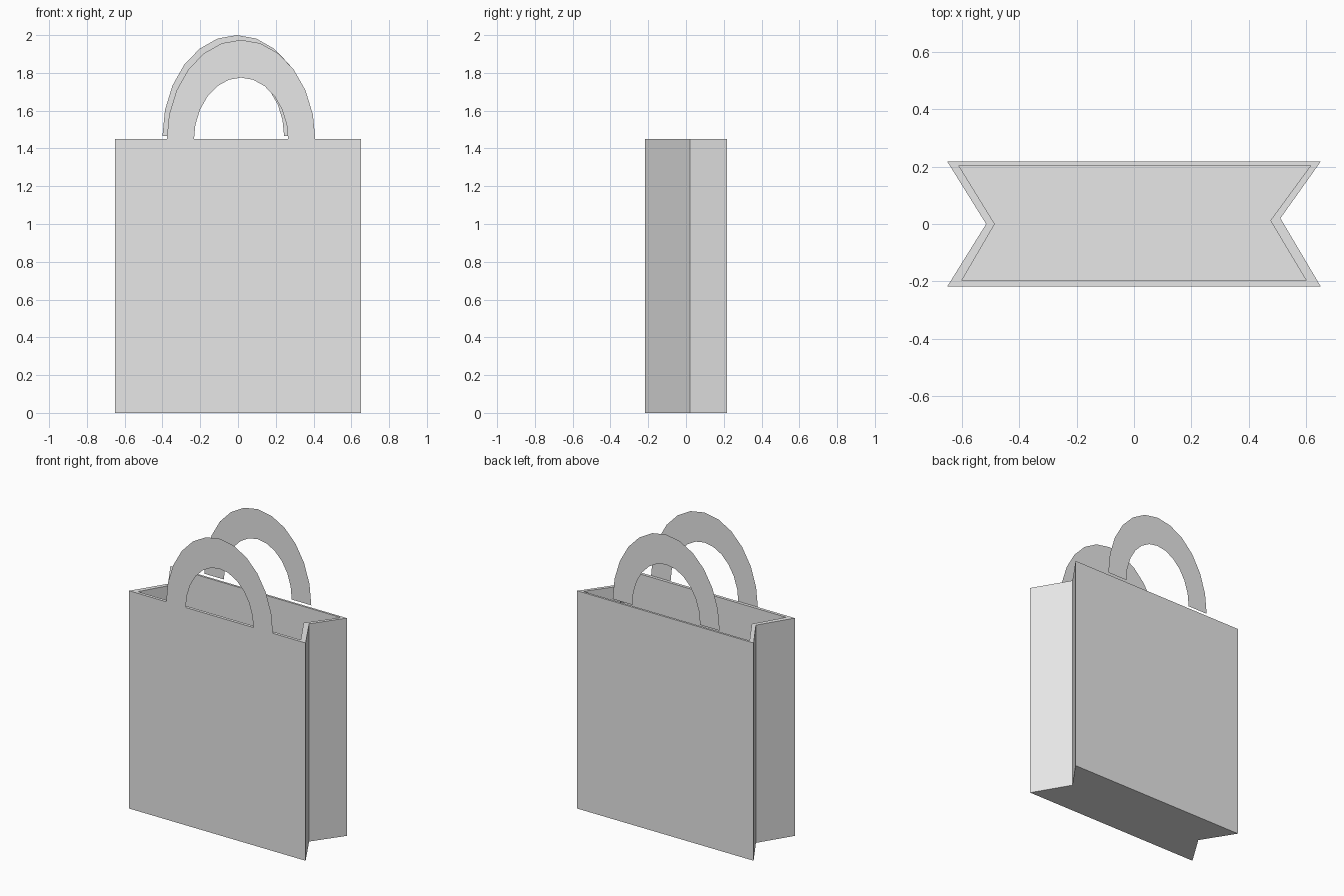
import bpy
import bmesh
import math

cube = bpy.data.objects.get("Cube")
if cube:
    bpy.data.objects.remove(cube, do_unlink=True)

# Single paper colour
GREY = (0.8, 0.8, 0.8, 1.0)
paper = bpy.data.materials.new("grey_paper")
paper.use_nodes = True
paper.diffuse_color = GREY
paper.node_tree.nodes["Principled BSDF"].inputs["Base Color"].default_value = GREY

HEIGHT, FLOOR, DEPTH = 1.45, 0.02, 0.217


def add_object(name, bm):
    mesh = bpy.data.meshes.new(name)
    bm.to_mesh(mesh)
    bm.free()
    mesh.materials.append(paper)
    obj = bpy.data.objects.new(name, mesh)
    bpy.context.collection.objects.link(obj)
    return obj


def ring(bm, outline, z):
    return [bm.verts.new((x, y, z)) for x, y in outline]


def bridge(bm, a, b):
    for i in range(len(a)):
        j = (i + 1) % len(a)
        bm.faces.new((a[i], a[j], b[j], b[i]))


# Bag with gusseted sides: outer shell, rim, inner walls and floor
outer = [(-0.65, -DEPTH), (0.65, -DEPTH), (0.51, 0.02),
         (0.65, DEPTH), (-0.65, DEPTH), (-0.515, 0)]
inner = [(-0.6, -0.197), (0.6, -0.197), (0.475, 0.012),
         (0.615, 0.203), (-0.61, 0.203), (-0.485, 0)]
bm = bmesh.new()
base = ring(bm, outer, 0)
rim_out = ring(bm, outer, HEIGHT)
rim_in = ring(bm, inner, HEIGHT)
floor = ring(bm, inner, FLOOR)
bridge(bm, base, rim_out)
bridge(bm, rim_out, rim_in)
bridge(bm, rim_in, floor)
bm.faces.new(base[::-1])
bm.faces.new(floor)
bmesh.ops.recalc_face_normals(bm, faces=bm.faces)
add_object("bag", bm)


# Flat paper arch handles
def handle(name, cx, y, z, flip):
    bm = bmesh.new()
    steps = 12
    rows = []
    for i in range(steps + 1):
        a = math.pi * i / steps
        c, s = math.cos(a), math.sin(a)
        rows.append((bm.verts.new((cx + 0.394 * c, y, z + 0.535 * s)),
                     bm.verts.new((cx + 0.25 * c, y, z + 0.335 * s))))
    for (a, b), (c, d) in zip(rows, rows[1:]):
        bm.faces.new((b, d, c, a) if flip else (a, c, d, b))
    add_object(name, bm)


handle("front_handle", 0.016, -DEPTH, 1.44, False)
handle("back_handle", -0.006, DEPTH, 1.465, True)
